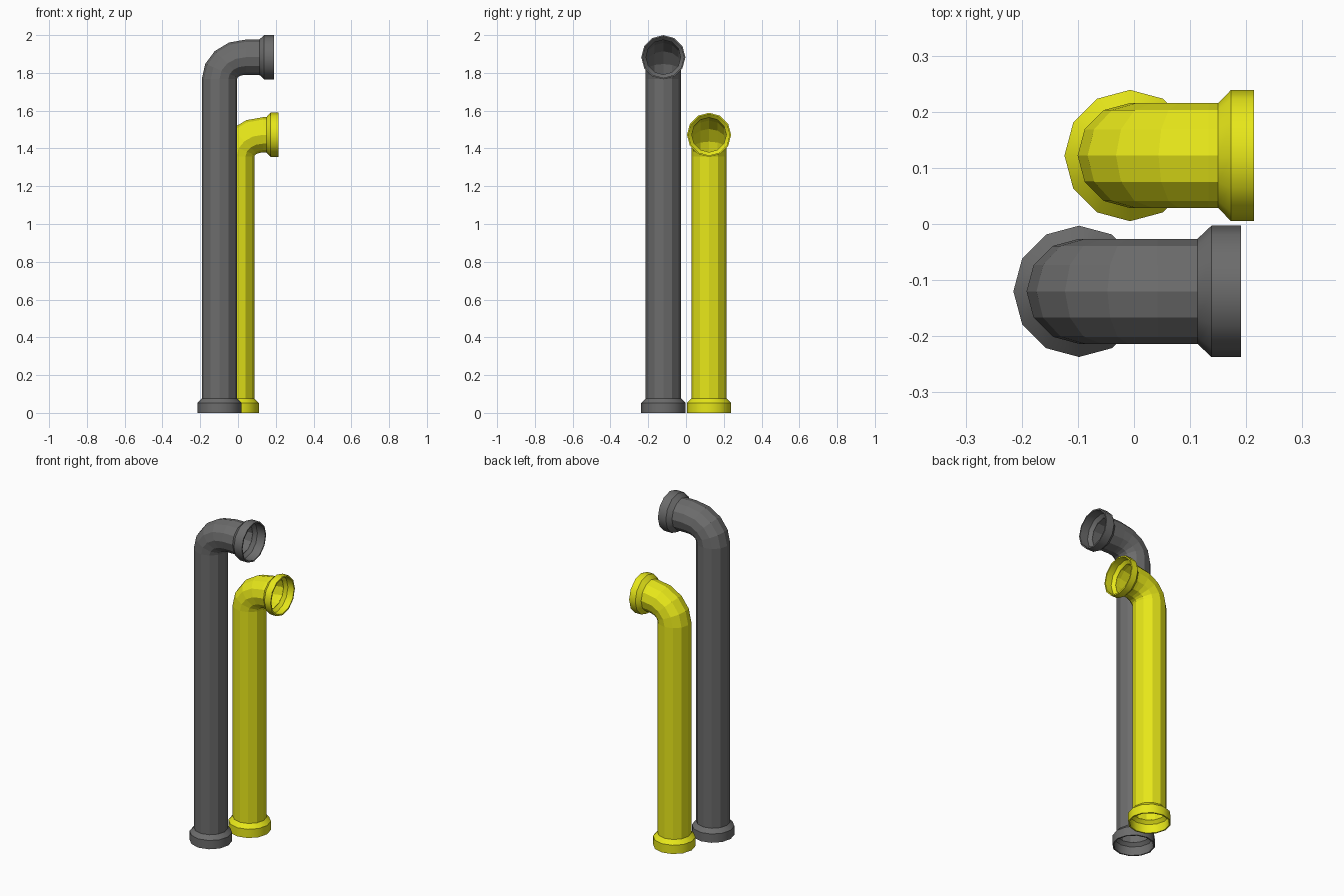
import bpy, bmesh
from math import sin, cos, pi
from mathutils import Vector

if "Cube" in bpy.data.objects:
    bpy.data.objects.remove(bpy.data.objects["Cube"], do_unlink=True)

SIDES = 12
R_OUT, R_IN, R_LIP, R_BORE = 0.0935, 0.0915, 0.117, 0.109
X, Y, Z = Vector((1, 0, 0)), Vector((0, 1, 0)), Vector((0, 0, 1))


def material(name, color):
    m = bpy.data.materials.new(name)
    m.use_nodes = True
    m.diffuse_color = color
    m.node_tree.nodes["Principled BSDF"].inputs["Base Color"].default_value = color
    return m


def skin_rings(name, rings, mat, smooth=False):
    """Closed surface through a loop of rings: (centre, radial axis, radius)."""
    bm = bmesh.new()
    loops = []
    for centre, axis, radius in rings:
        loops.append([bm.verts.new(centre + radius * (axis * cos(a) + Y * sin(a)))
                      for a in (2 * pi * i / SIDES for i in range(SIDES))])
    for k, ring in enumerate(loops):
        nxt = loops[(k + 1) % len(loops)]
        for i in range(SIDES):
            j = (i + 1) % SIDES
            bm.faces.new((ring[i], ring[j], nxt[j], nxt[i]))
    bmesh.ops.recalc_face_normals(bm, faces=bm.faces)
    mesh = bpy.data.meshes.new(name)
    bm.to_mesh(mesh)
    bm.free()
    mesh.materials.append(mat)
    obj = bpy.data.objects.new(name, mesh)
    bpy.context.collection.objects.link(obj)
    if smooth:
        bpy.ops.object.select_all(action='DESELECT')
        obj.select_set(True)
        bpy.context.view_layer.objects.active = obj
        bpy.ops.object.shade_smooth_by_angle(angle=0.65)


def socket(name, mouth, inward, axis, band, length, mat):
    """Flared collar with a thin lip and an open bore."""
    profile = [(R_OUT, length), (R_LIP, band), (R_LIP, 0),
               (R_BORE, 0), (R_BORE, band), (R_IN, length - 0.006)]
    skin_rings(name, [(mouth + inward * d, axis, r) for r, d in profile], mat, True)


def bent_pipe(color, x, y, z, end_x, band, length, mat):
    # Straight riser, elbow in four segments, short outlet
    bend_x, bend_z = 0.14, 0.115
    path = [(Vector((x, y, 0.072)), -X)]
    for k in range(5):
        a = pi / 2 * k / 4
        path.append((Vector((x + bend_x * (1 - cos(a)), y, z - bend_z * (1 - sin(a)))),
                     Vector((-cos(a), 0, sin(a)))))
    path.append((Vector((end_x - length + 0.004, y, z)), Z))
    rings = [(c, n, R_OUT) for c, n in path] + [(c, n, R_IN) for c, n in reversed(path)]
    skin_rings(color + "_pipe", rings, mat)
    # Collars at both ends
    socket(color + "_base_socket", Vector((x, y, 0)), Z, X, 0.053, 0.077, mat)
    socket(color + "_outlet_socket", Vector((end_x, y, z)), -X, Z, band, length, mat)


grey = material("dark grey", (0.15, 0.15, 0.15, 1))
yellow = material("yellow", (0.8, 0.8, 0.01, 1))
bent_pipe("grey", -0.098, -0.12, 1.883, 0.191, 0.053, 0.078, grey)
bent_pipe("yellow", -0.007, 0.122, 1.472, 0.214, 0.041, 0.064, yellow)
